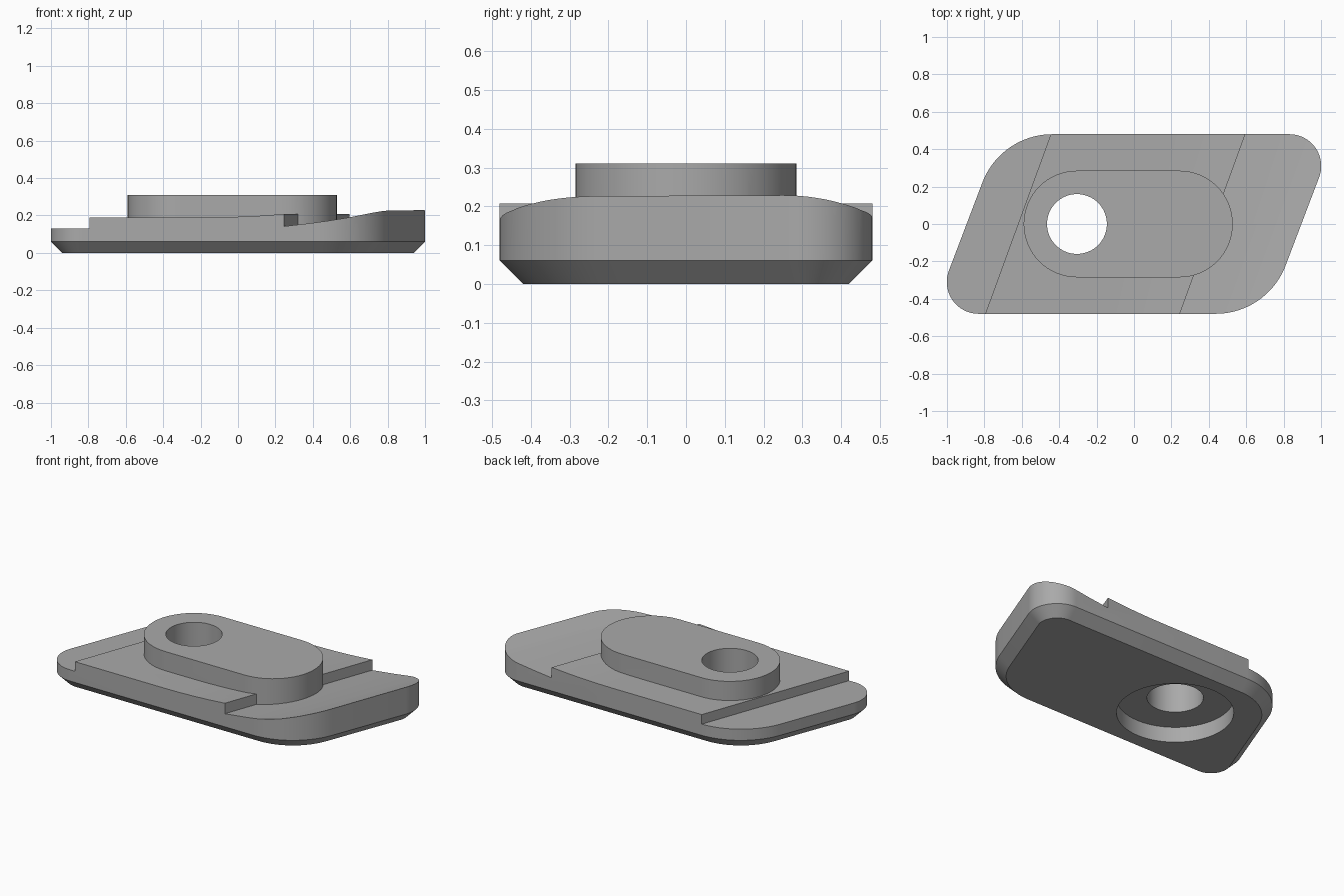
import bpy, bmesh
from math import atan2, cos, sin, pi, radians, hypot

if "Cube" in bpy.data.objects:
    bpy.data.objects.remove(bpy.data.objects["Cube"], do_unlink=True)

grey = bpy.data.materials.new("Plain grey")
grey.use_nodes = True
GREY = (0.40, 0.40, 0.40, 1)
grey.diffuse_color = GREY
grey.node_tree.nodes["Principled BSDF"].inputs["Base Color"].default_value = GREY


def loft(name, rings):
    """Closed solid through rings of equally many 3D points."""
    bm = bmesh.new()
    loops = [[bm.verts.new(p) for p in ring] for ring in rings]
    n = len(loops[0])
    for a, b in zip(loops, loops[1:]):
        for i in range(n):
            j = (i + 1) % n
            bm.faces.new((a[i], a[j], b[j], b[i]))
    bm.faces.new(loops[0][::-1])
    bm.faces.new(loops[-1])
    bmesh.ops.recalc_face_normals(bm, faces=bm.faces)
    mesh = bpy.data.meshes.new(name)
    bm.to_mesh(mesh)
    bm.free()
    mesh.materials.append(grey)
    obj = bpy.data.objects.new(name, mesh)
    bpy.context.collection.objects.link(obj)
    return obj


def arc(cx, cy, r, a0, a1, steps):
    return [(cx + r * cos(a0 + (a1 - a0) * i / steps),
             cy + r * sin(a0 + (a1 - a0) * i / steps)) for i in range(steps + 1)]


def at(points, z):
    return [(x, y, z) for x, y in points]


def cylinder(name, x, r, z0, z1):
    ring = arc(x, 0, r, 0, 2 * pi, 64)[:-1]
    return loft(name, [at(ring, z0), at(ring, z1)])


def boolean(obj, tool, operation):
    mod = obj.modifiers.new(operation, 'BOOLEAN')
    mod.operation, mod.object, mod.solver = operation, tool, 'EXACT'
    bpy.context.view_layer.objects.active = obj
    bpy.ops.object.modifier_apply(modifier=mod.name)


HALF_Y, SLANT, EDGE = 0.48, 0.38, 0.895
TIGHT, WIDE = 0.17, 0.40


def outline(inset):
    """Slanted plate outline with two tight and two wide corners."""
    lean = atan2(1, SLANT)
    k = hypot(1, SLANT)
    ty, wy = HALF_Y - TIGHT, HALF_Y - WIDE
    tx = EDGE + SLANT * ty - k * TIGHT
    wx = EDGE - SLANT * wy - k * WIDE
    half = (arc(-tx, -ty, TIGHT - inset, lean + pi / 2, 1.5 * pi, 20)
            + arc(wx, -wy, WIDE - inset, 1.5 * pi, lean + 1.5 * pi, 20))
    return half + [(-x, -y) for x, y in half]


# Plate with a chamfered underside
plate = loft("base_plate", [at(outline(0.06), 0), at(outline(0), 0.06), at(outline(0), 0.4)])

# Stepped top: low ledge, gently rising deck, drop, concave ramp
plateau = [(u, 0.19 + 0.1 * max(u, 0) ** 2) for u in (-0.62, 0, 0.1, 0.2, 0.3, 0.42)]
ramp = [(0.42, 0.142), (0.55, 0.157), (0.66, 0.172), (0.76, 0.19),
        (0.83, 0.208), (0.9, 0.229), (1.2, 0.27)]
profile = [(-1.2, -0.2), (-1.2, 0.13), (-0.62, 0.13)] + plateau + ramp + [(1.2, -0.2)]
trim = loft("top_trim", [[(u + 0.365 * y, y, z) for u, z in profile] for y in (-0.6, 0.6)])
boolean(plate, trim, 'INTERSECT')

# Raised oblong boss
R, HOLE_X = 0.285, -0.305
oblong = arc(HOLE_X, 0, R, pi / 2, 1.5 * pi, 32) + arc(0.243, 0, R, -pi / 2, pi / 2, 32)
boss = loft("raised_boss", [at(oblong, 0.12), at(oblong, 0.31)])

# Through hole and recess from below
hole = cylinder("hole_cutter", HOLE_X, 0.16, -0.1, 0.5)
recess = cylinder("recess_cutter", HOLE_X, 0.333, -0.1, 0.097)
boolean(plate, boss, 'UNION')
for tool in (recess, hole):
    boolean(plate, tool, 'DIFFERENCE')
plate.name = "slotted_plate"

for tool in (trim, boss, hole, recess):
    bpy.data.objects.remove(tool, do_unlink=True)

bpy.ops.object.select_all(action='DESELECT')
plate.select_set(True)
bpy.context.view_layer.objects.active = plate
bpy.ops.object.shade_smooth_by_angle(angle=radians(25))
